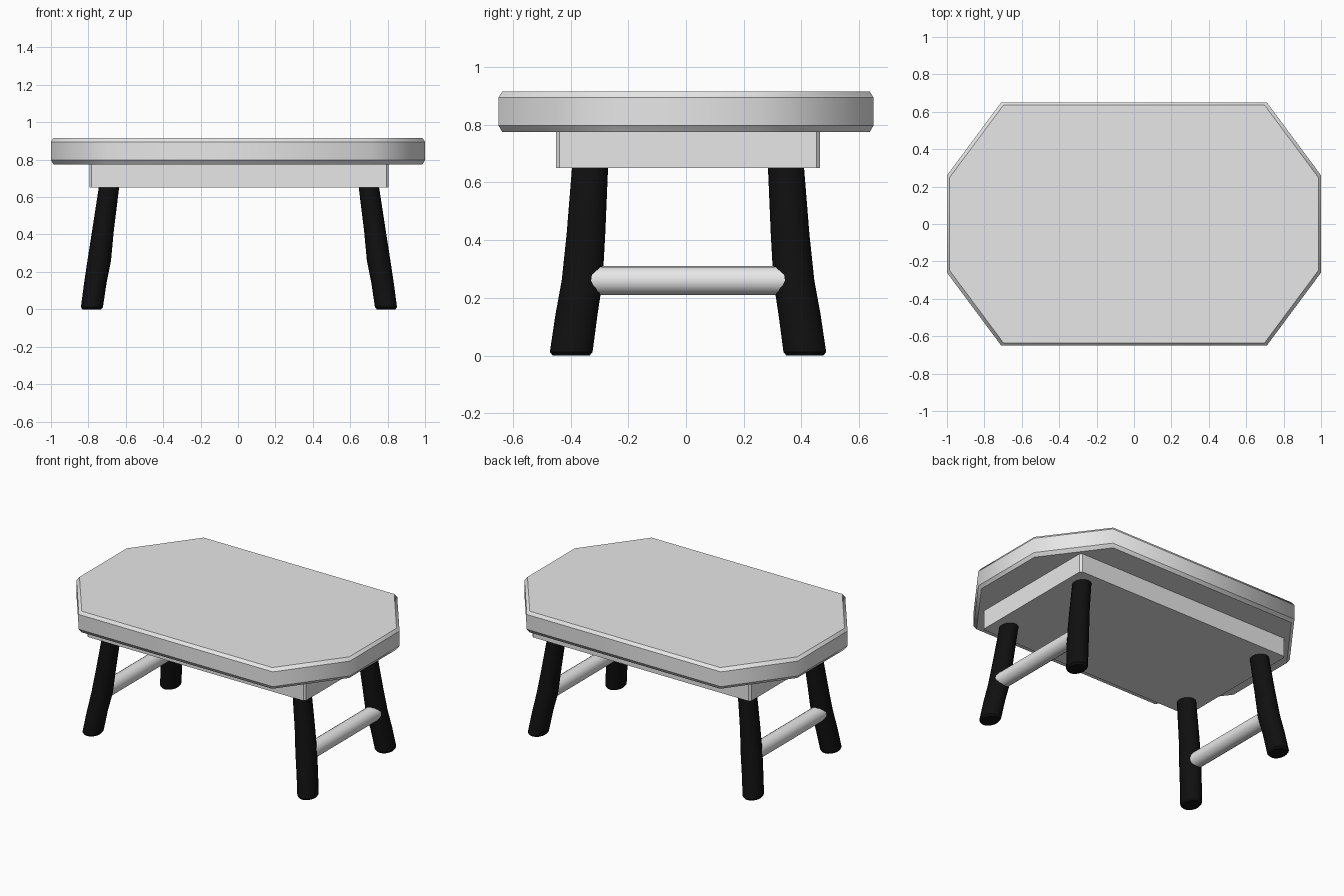
import bpy, bmesh, math
from mathutils import Vector

if "Cube" in bpy.data.objects:
    bpy.data.objects.remove(bpy.data.objects["Cube"], do_unlink=True)


def make_material(name, colour):
    mat = bpy.data.materials.new(name)
    mat.use_nodes = True
    mat.diffuse_color = colour
    mat.node_tree.nodes["Principled BSDF"].inputs["Base Color"].default_value = colour
    return mat


grey = make_material("pale grey", (0.8, 0.8, 0.8, 1))
black = make_material("black", (0.005, 0.005, 0.005, 1))


def loft(name, rings, mat, sharp_rings=()):
    """Skin a list of equal-length closed rings, capped at both ends."""
    bm = bmesh.new()
    loops = [[bm.verts.new(p) for p in ring] for ring in rings]
    n = len(loops[0])
    for a, b in zip(loops, loops[1:]):
        for i in range(n):
            j = (i + 1) % n
            bm.faces.new((a[i], a[j], b[j], b[i])).smooth = True
    bm.faces.new(loops[0][::-1])
    bm.faces.new(loops[-1])
    for k in sharp_rings:
        for i in range(n):
            bm.edges.get((loops[k][i], loops[k][(i + 1) % n])).smooth = False
    bmesh.ops.recalc_face_normals(bm, faces=bm.faces)
    mesh = bpy.data.meshes.new(name)
    bm.to_mesh(mesh)
    bm.free()
    obj = bpy.data.objects.new(name, mesh)
    bpy.context.collection.objects.link(obj)
    mesh.materials.append(mat)
    return obj


def chamfered_rect(hx, hy, cx, cy, z, ox=0, oy=0):
    """Rectangle with cut corners, counter-clockwise."""
    quarter = [(hx, hy - cy), (hx - cx, hy)]
    pts = quarter + [(-x, y) for x, y in quarter[::-1]]
    pts += [(-x, -y) for x, y in quarter] + [(x, -y) for x, y in quarter[::-1]]
    return [Vector((x + ox, y + oy, z)) for x, y in pts]


def ellipse(cx, cy, z, rx, ry, sides=16):
    return [Vector((cx + rx * math.cos(t), cy + ry * math.sin(t), z))
            for t in (math.tau * i / sides for i in range(sides))]


# Tabletop: long octagon with narrow bevels
inset = 0.013
top_rings = [chamfered_rect(1 - d, 0.65 - d, 0.29, 0.39, z)
             for z, d in ((0.775, inset), (0.797, 0), (0.895, 0), (0.915, inset))]
loft("tabletop", top_rings, grey, sharp_rings=range(4))

# Apron block under the top
OX, OY = 0.005, 0.007
apron = loft("apron", [chamfered_rect(0.80, 0.457, 0.012, 0.012, z, OX, OY)
                       for z in (0.65, 0.78)], grey)
apron.data.shade_flat()

# Splayed legs: height, centre x, centre y, radius x, radius y
LEG = [(0.0, 0.787, 0.405, 0.050, 0.064),
       (0.012, 0.786, 0.405, 0.059, 0.074),
       (0.14, 0.768, 0.387, 0.060, 0.073),
       (0.26, 0.747, 0.367, 0.063, 0.071),
       (0.42, 0.727, 0.354, 0.058, 0.067),
       (0.68, 0.691, 0.338, 0.054, 0.062)]
for sx, side in ((1, "left"), (-1, "right")):
    for sy, end in ((-1, "front"), (1, "back")):
        rings = [ellipse(sx * x + OX, sy * y + OY, z, rx, ry) for z, x, y, rx, ry in LEG]
        loft(f"{end}_{side}_leg", rings, black, sharp_rings=(0, 1, 5))

    # Round stretcher joining the two legs of this side
    rings = [[Vector((sx * 0.753 + OX + p.x, y + OY, 0.26 + p.y))
              for p in ellipse(0, 0, 0, 0.05, 0.05)] for y in (-0.365, 0.365)]
    loft(f"{side}_stretcher", rings, grey, sharp_rings=(0, 1))
